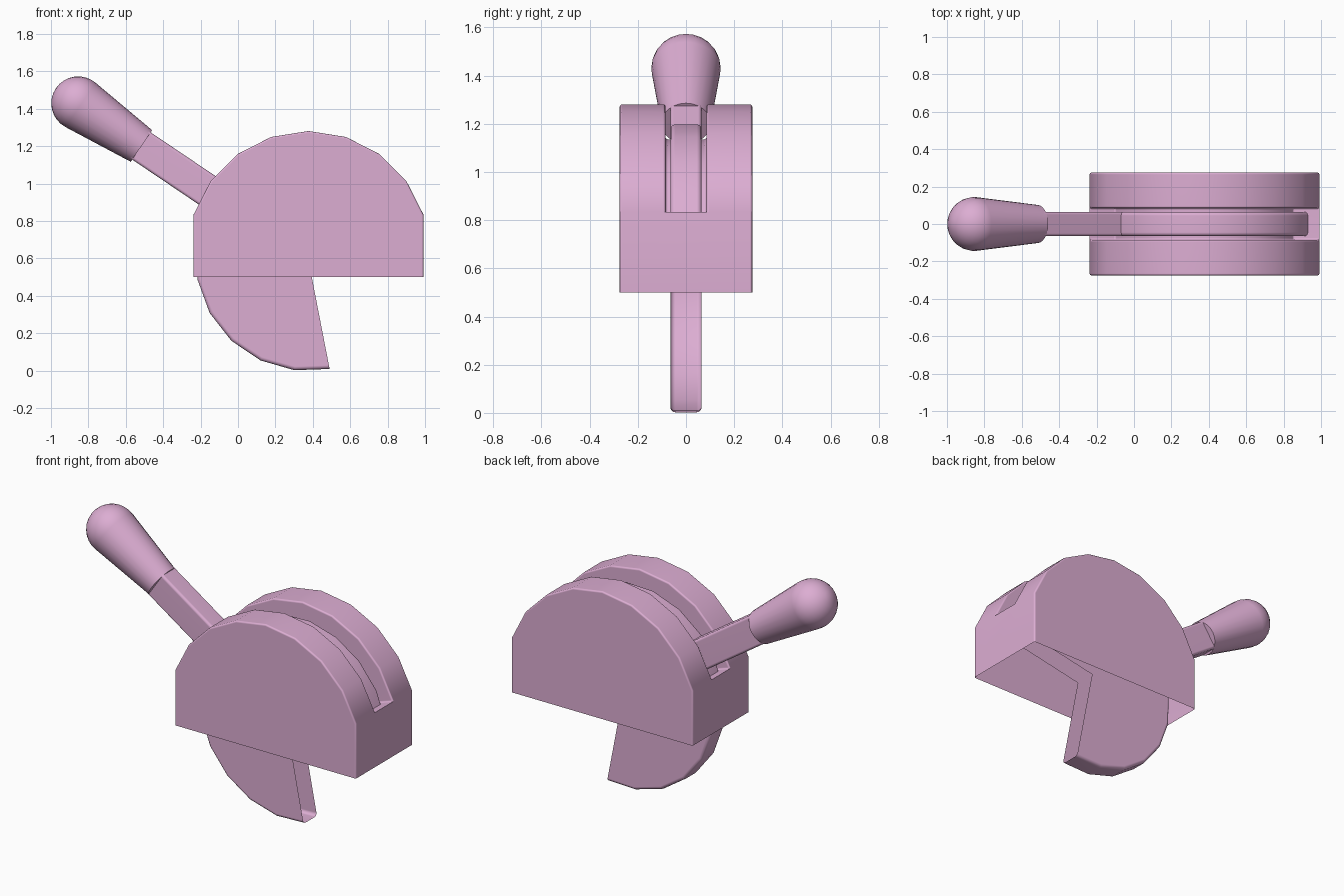
import bpy, bmesh
from math import sin, cos, radians, pi

if "Cube" in bpy.data.objects:
    bpy.data.objects.remove(bpy.data.objects["Cube"])

PIVOT = (0.375, 0, 0.60)
TILT = radians(-56)          # lever direction, measured from vertical

mat = bpy.data.materials.new("pink")
mat.diffuse_color = (0.72, 0.42, 0.65, 1)
mat.use_nodes = True
mat.node_tree.nodes["Principled BSDF"].inputs["Base Color"].default_value = mat.diffuse_color


def finish(name, bm, bevel=0.0):
    """Turn a bmesh into a smooth-by-angle object."""
    bmesh.ops.recalc_face_normals(bm, faces=bm.faces)
    if bevel:
        edges = [e for e in bm.edges if len(e.link_faces) == 2
                 and e.calc_face_angle(0) > radians(40)]
        bmesh.ops.bevel(bm, geom=edges, offset=bevel, segments=3,
                        profile=0.5, affect='EDGES', clamp_overlap=True)
    me = bpy.data.meshes.new(name)
    bm.to_mesh(me)
    bm.free()
    ob = bpy.data.objects.new(name, me)
    bpy.context.collection.objects.link(ob)
    me.materials.append(mat)
    bpy.ops.object.select_all(action='DESELECT')
    ob.select_set(True)
    bpy.context.view_layer.objects.active = ob
    bpy.ops.object.shade_smooth_by_angle(angle=radians(35))
    ob.modifiers.new("even_shading", 'WEIGHTED_NORMAL').keep_sharp = True
    return ob


# Housing: open-bottomed shell with a curved slot along its top
bm = bmesh.new()
CX, CZ, R, FLOOR = 0.377, 0.635, 0.646, 0.50
HALF, GAP = 0.275, 0.085
section = [(-HALF, R), (-GAP, R), (-GAP, FLOOR), (GAP, FLOOR), (GAP, R), (HALF, R)]
cols = []
for k in range(9):
    a = radians(18 + 18 * k)
    cols.append([bm.verts.new((CX + r * cos(a), y, CZ + r * sin(a))) for y, r in section])
for c, d in zip(cols, cols[1:]):
    for i in range(5):
        bm.faces.new((c[i], c[i + 1], d[i + 1], d[i]))
feet = []
for c in (cols[0], cols[-1]):
    f, b = (bm.verts.new((c[0].co.x, y, 0.5)) for y in (-HALF, HALF))
    bm.faces.new(c[1:5])                              # slot end
    bm.faces.new((c[0], c[1], c[4], c[5], b, f))      # end wall
    feet.append((f, b))
for side, i in ((0, 0), (1, 5)):
    bm.faces.new([feet[0][side]] + [c[i] for c in cols] + [feet[1][side]])
finish("housing", bm, 0.01)

# Three-quarter wheel: hollow sector, open along both cuts
bm = bmesh.new()
rims = []
for y in (-0.065, 0.065):
    rim = [bm.verts.new((PIVOT[0] + 0.602 * cos(radians(11 + 18 * k)), y,
                         PIVOT[2] + 0.602 * sin(radians(11 + 18 * k)))) for k in range(16)]
    hub = bm.verts.new((PIVOT[0], y, PIVOT[2]))
    bm.faces.new(rim + [hub])
    rims.append(rim)
for k in range(15):
    bm.faces.new((rims[0][k], rims[0][k + 1], rims[1][k + 1], rims[1][k]))
finish("wheel", bm, 0.02)

# Lever shaft, built along local z then tilted
bm = bmesh.new()
bmesh.ops.create_cube(bm, size=1)
for v in bm.verts:
    v.co = (v.co.x * 0.176, v.co.y * 0.13, 0.8 + v.co.z * 0.6)
shaft = finish("lever_shaft", bm, 0.015)

# Handle grip: lathed taper ending in a ball
bm = bmesh.new()
SIDES, BALL_S, BALL_R = 24, 1.483, 0.144
prof = [(0.102, 1.075)] + [(BALL_R * cos(t), BALL_S + BALL_R * sin(t))
                           for t in (radians(-6 + 12 * k) for k in range(8))]
rings = [[bm.verts.new((r * cos(2 * pi * i / SIDES), r * sin(2 * pi * i / SIDES), z))
          for i in range(SIDES)] for r, z in prof]
for a, b in zip(rings, rings[1:]):
    for i in range(SIDES):
        j = (i + 1) % SIDES
        bm.faces.new((a[i], a[j], b[j], b[i]))
bm.faces.new(rings[0])
tip = bm.verts.new((0, 0, BALL_S + BALL_R))
for i in range(SIDES):
    bm.faces.new((rings[-1][i], rings[-1][(i + 1) % SIDES], tip))
grip = finish("handle_grip", bm)

for ob in (shaft, grip):
    ob.location = PIVOT
    ob.rotation_euler = (0, TILT, 0)
